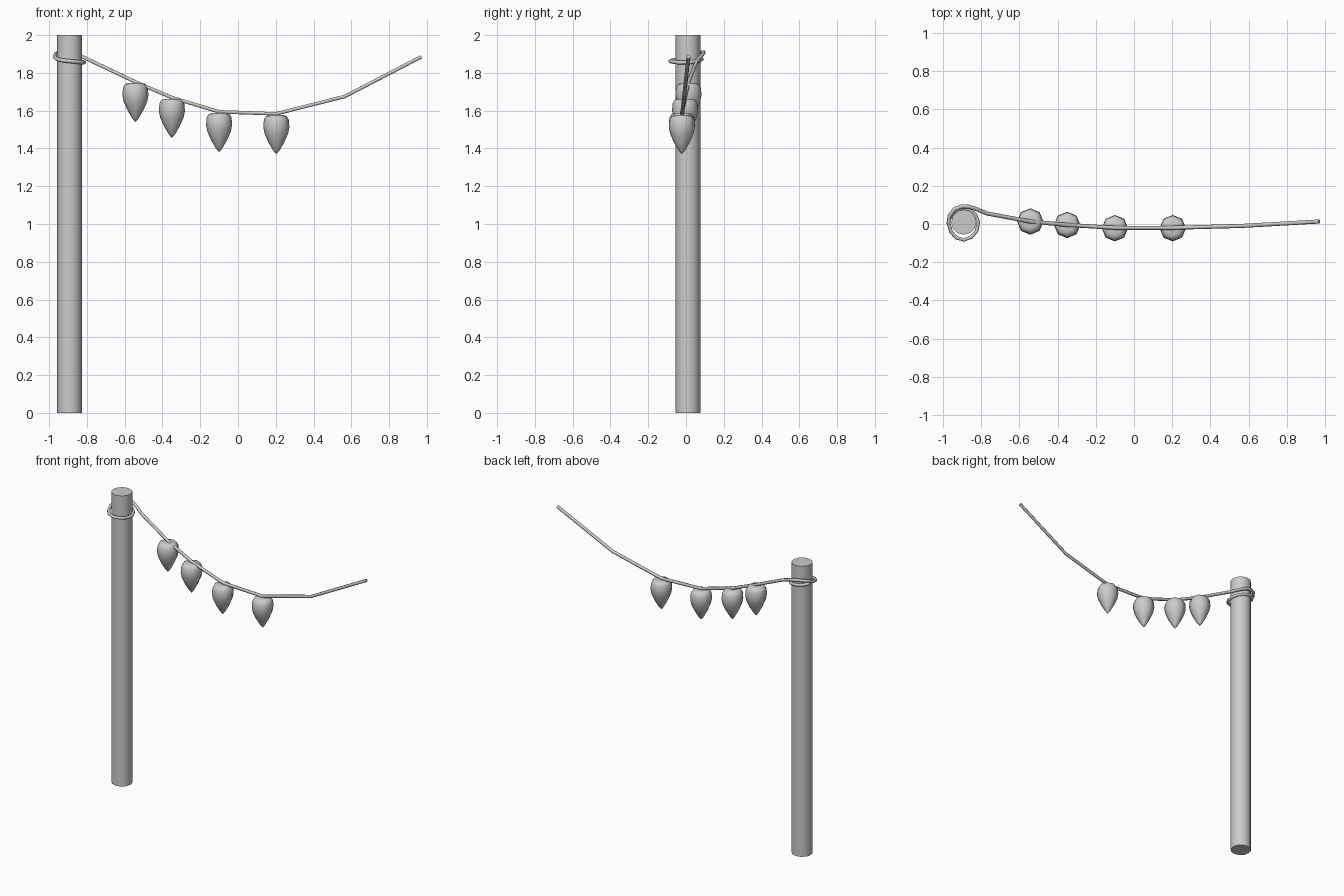
import bpy
from math import cos, sin, pi

if "Cube" in bpy.data.objects:
    bpy.data.objects.remove(bpy.data.objects["Cube"])


def lathe(name, profile, sides, location):
    # Revolve (radius, z) points around z and close both ends
    verts, faces = [], []
    for r, z in profile:
        for i in range(sides):
            a = 2 * pi * i / sides
            verts.append((r * cos(a), r * sin(a), z))
    for k in range(len(profile) - 1):
        for i in range(sides):
            j = (i + 1) % sides
            faces.append((k * sides + i, k * sides + j,
                          (k + 1) * sides + j, (k + 1) * sides + i))
    faces.append(tuple(reversed(range(sides))))
    faces.append(tuple((len(profile) - 1) * sides + i for i in range(sides)))
    mesh = bpy.data.meshes.new(name)
    mesh.from_pydata(verts, [], faces)
    mesh.polygons.foreach_set("use_smooth", [True] * len(faces))
    obj = bpy.data.objects.new(name, mesh)
    bpy.context.collection.objects.link(obj)
    obj.location = location
    return obj


# Pole
pole = lathe("pole", [(0.066, 0), (0.066, 2)], 12, (-0.891, 0.01, 0))
bpy.context.view_layer.objects.active = pole
pole.select_set(True)
bpy.ops.object.shade_smooth_by_angle(angle=0.7)

# Hanging bulbs, tapered to a point at the bottom
bulb_profile = [(0.003, -0.205), (0.018, -0.186), (0.042, -0.145), (0.062, -0.1),
                (0.069, -0.065), (0.066, -0.025), (0.055, -0.006), (0.035, 0.0)]
for i, spot in enumerate([(-0.543, 0.013, 1.747), (-0.35, -0.005, 1.663),
                          (-0.1, -0.022, 1.588), (0.203, -0.022, 1.577)]):
    lathe(f"bulb_{i + 1}", bulb_profile, 8, spot)

# Wire: sagging span, then a wrap around the pole
path = [(0.97, 0.013, 1.885), (0.565, -0.01, 1.675), (0.2, -0.02, 1.583),
        (-0.1, -0.02, 1.594), (-0.35, -0.005, 1.669), (-0.543, 0.013, 1.752),
        (-0.77, 0.055, 1.86), (-0.83, 0.08, 1.888), (-0.865, 0.091, 1.902),
        (-0.90, 0.093, 1.91), (-0.94, 0.078, 1.91), (-0.966, 0.042, 1.9),
        (-0.971, 0.005, 1.885), (-0.958, -0.04, 1.872), (-0.93, -0.072, 1.866),
        (-0.89, -0.083, 1.862), (-0.85, -0.068, 1.858), (-0.823, -0.035, 1.855),
        (-0.815, 0.01, 1.855), (-0.83, 0.05, 1.86), (-0.86, 0.076, 1.866),
        (-0.9, 0.084, 1.872), (-0.94, 0.066, 1.876), (-0.963, 0.03, 1.878)]
curve = bpy.data.curves.new("wire", "CURVE")
curve.dimensions = "3D"
curve.bevel_depth = 0.0105
curve.bevel_resolution = 1
curve.use_fill_caps = True
spline = curve.splines.new("POLY")
spline.points.add(len(path) - 1)
for point, co in zip(spline.points, path):
    point.co = (*co, 1)
spline.use_smooth = True
wire = bpy.data.objects.new("wire", curve)
bpy.context.collection.objects.link(wire)
